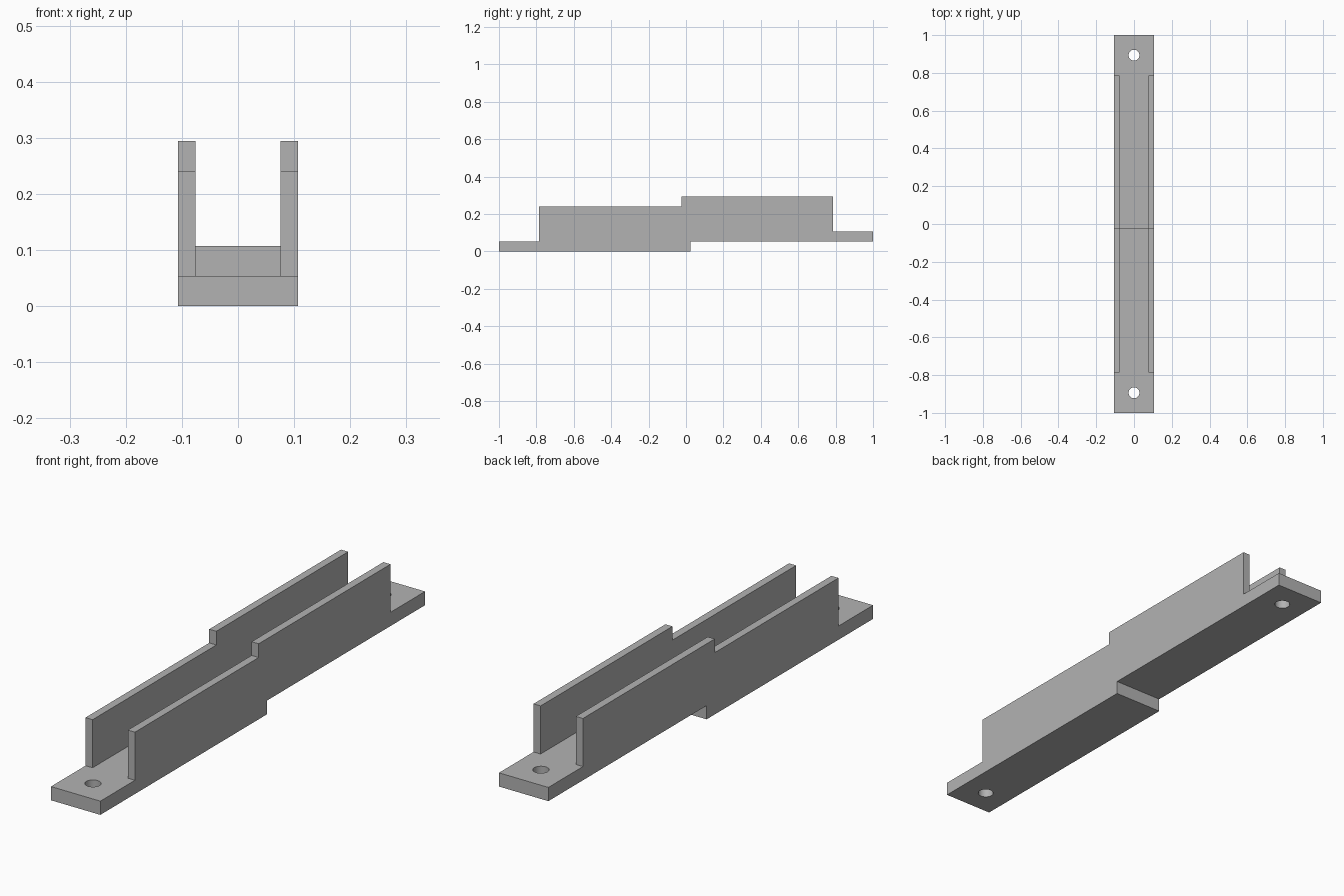
import bpy
import bmesh

default = bpy.data.objects.get("Cube")
if default:
    bpy.data.objects.remove(default, do_unlink=True)

HALF_W = 0.1065      # half width of the bracket
INNER_W = 0.076      # half width of the channel
T = 0.0535           # floor thickness and step height
LOW, HIGH = 0.241, 0.2945   # wall tops
WALL_Y = 0.787       # where the walls stop
STEP_Y = 0.025       # offset of the middle steps
HOLE_Y, HOLE_R = 0.8935, 0.029

grey = bpy.data.materials.new("plain_grey")
grey.use_nodes = True
grey.diffuse_color = (0.45, 0.45, 0.45, 1)
grey.node_tree.nodes["Principled BSDF"].inputs["Base Color"].default_value = (0.45, 0.45, 0.45, 1)


def extrude_profile(name, profile, half_width):
    """Solid made by sweeping a (y, z) outline across x."""
    bm = bmesh.new()
    face = bm.faces.new([bm.verts.new((-half_width, y, z)) for y, z in profile])
    swept = bmesh.ops.extrude_face_region(bm, geom=[face])["geom"]
    verts = [v for v in swept if isinstance(v, bmesh.types.BMVert)]
    bmesh.ops.translate(bm, verts=verts, vec=(2 * half_width, 0, 0))
    bmesh.ops.recalc_face_normals(bm, faces=bm.faces)
    mesh = bpy.data.meshes.new(name)
    bm.to_mesh(mesh)
    bm.free()
    mesh.materials.append(grey)
    obj = bpy.data.objects.new(name, mesh)
    bpy.context.collection.objects.link(obj)
    return obj


def cut(target, cutter):
    mod = target.modifiers.new("cut", "BOOLEAN")
    mod.operation = "DIFFERENCE"
    mod.solver = "EXACT"
    mod.object = cutter
    bpy.context.view_layer.objects.active = target
    bpy.ops.object.modifier_apply(modifier=mod.name)
    bpy.data.objects.remove(cutter, do_unlink=True)


# Stepped body with full-width walls and end tabs
bracket = extrude_profile("channel_bracket", [
    (-1, 0), (STEP_Y, 0), (STEP_Y, T), (1, T), (1, 2 * T), (WALL_Y, 2 * T),
    (WALL_Y, HIGH), (-STEP_Y, HIGH), (-STEP_Y, LOW), (-WALL_Y, LOW),
    (-WALL_Y, T), (-1, T)], HALF_W)

# Open channel between the side walls
cut(bracket, extrude_profile("channel_cutter", [
    (-WALL_Y, T), (-STEP_Y, T), (-STEP_Y, 2 * T), (WALL_Y, 2 * T),
    (WALL_Y, 0.5), (-WALL_Y, 0.5)], INNER_W))

# Screw hole in each end tab
for side in (-1, 1):
    bpy.ops.mesh.primitive_cylinder_add(vertices=32, radius=HOLE_R, depth=0.4,
                                        location=(0, side * HOLE_Y, T))
    hole = bpy.context.object
    hole.data.materials.append(grey)
    cut(bracket, hole)

# Smooth hole walls, crisp edges elsewhere
bpy.ops.object.select_all(action="DESELECT")
bracket.select_set(True)
bpy.context.view_layer.objects.active = bracket
bpy.ops.object.shade_smooth_by_angle()
